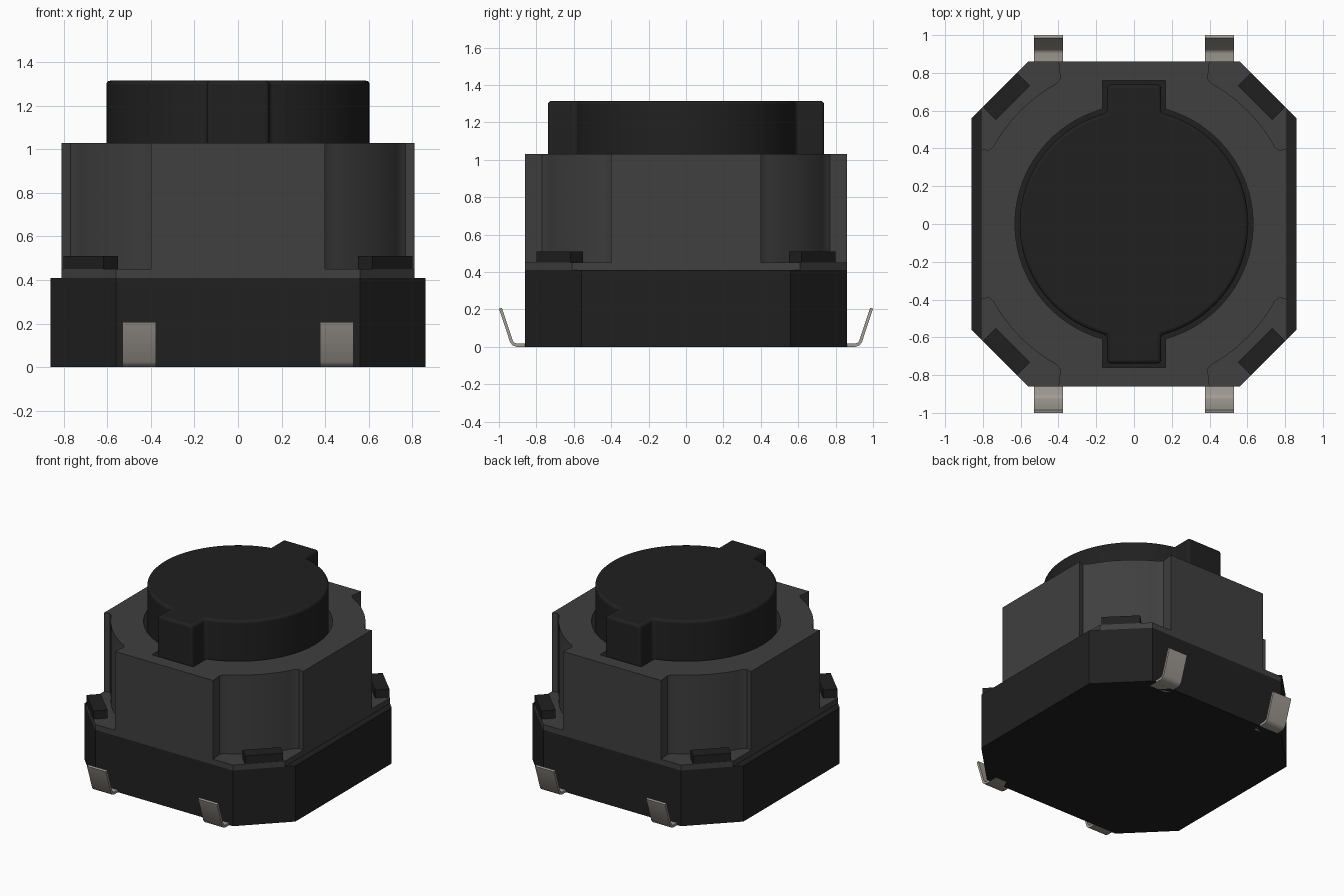
import bpy, bmesh
from math import radians, cos, sin, atan2, asin
from mathutils import Matrix

cube = bpy.data.objects.get("Cube")
if cube:
    bpy.data.objects.remove(cube, do_unlink=True)


def make_material(name, color, metallic=0.0):
    m = bpy.data.materials.new(name)
    m.use_nodes = True
    m.diffuse_color = (*color, 1)
    bsdf = m.node_tree.nodes["Principled BSDF"]
    bsdf.inputs["Base Color"].default_value = (*color, 1)
    bsdf.inputs["Roughness"].default_value = 0.6
    return m


black = make_material("black plastic", (0.0145, 0.0145, 0.0145))
grey = make_material("dark grey plastic", (0.05, 0.05, 0.05))
silver = make_material("silver metal", (0.36, 0.335, 0.30))


def prism(name, outline, z0, z1, mat, matrix=None):
    """Extrude a flat outline from z0 to z1."""
    bm = bmesh.new()
    face = bm.faces.new([bm.verts.new((x, y, z0)) for x, y in outline])
    new = bmesh.ops.extrude_face_region(bm, geom=[face])["geom"]
    top = [v for v in new if isinstance(v, bmesh.types.BMVert)]
    bmesh.ops.translate(bm, verts=top, vec=(0, 0, z1 - z0))
    if matrix:
        bm.transform(matrix)
    bmesh.ops.recalc_face_normals(bm, faces=bm.faces)
    mesh = bpy.data.meshes.new(name)
    bm.to_mesh(mesh)
    bm.free()
    mesh.materials.append(mat)
    obj = bpy.data.objects.new(name, mesh)
    bpy.context.collection.objects.link(obj)
    return obj


def activate(obj):
    bpy.ops.object.select_all(action='DESELECT')
    obj.select_set(True)
    bpy.context.view_layer.objects.active = obj


def smooth(obj):
    activate(obj)
    bpy.ops.object.shade_smooth_by_angle(angle=radians(30))


def four_way(quarter):
    """Mirror a first-quadrant outline (x side to y side) into a closed loop."""
    half = quarter + [(-x, y) for x, y in reversed(quarter)]
    return half + [(-x, -y) for x, y in half]


def arc(r, a0, a1, n):
    return [(r * cos(a0 + (a1 - a0) * i / n), r * sin(a0 + (a1 - a0) * i / n))
            for i in range(n + 1)]


def keyed_circle(r, half_width, reach):
    """Circle with a rectangular tab at front and back."""
    end = radians(90) - asin(half_width / r)
    quarter = arc(r, 0, end, 24)[1:] + [(half_width, reach)]
    loop = four_way(quarter)
    n = len(quarter)
    # points on the x axis are shared by both halves
    return [(r, 0)] + loop[:2 * n] + [(-r, 0)] + loop[2 * n:]


# Base block with chamfered corners
prism("base", four_way([(0.86, 0.56), (0.56, 0.86)]), 0, 0.41, black)

# Cover: thin flange below, body with rounded recessed corners above
flange = prism("cover_flange", four_way([(0.81, 0.61), (0.56, 0.86)]),
               0.41, 0.45, grey)
start = atan2(0.41, 0.745)
corner = arc(0.85, start, radians(90) - start, 14)
body = prism("cover_body",
             four_way([(0.81, 0.40), (0.77, 0.39)] + corner +
                      [(0.39, 0.77), (0.40, 0.86)]), 0.45, 1.03, grey)

# Keyed opening through the cover
cutter = prism("opening_cutter", keyed_circle(0.63, 0.168, 0.76), 0.3, 1.2, grey)
cutter.hide_render = True
for part in (flange, body):
    mod = part.modifiers.new("opening", 'BOOLEAN')
    mod.operation = 'DIFFERENCE'
    mod.solver = 'EXACT'
    mod.object = cutter
    activate(part)
    bpy.ops.object.modifier_apply(modifier=mod.name)
    smooth(part)
bpy.data.objects.remove(cutter, do_unlink=True)

# Push button with two tabs and softened edges
button = prism("button", keyed_circle(0.605, 0.143, 0.738), 0.405, 1.315, black)
bevel = button.modifiers.new("soft edges", 'BEVEL')
bevel.width = 0.018
bevel.segments = 3
bevel.limit_method = 'ANGLE'
bevel.angle_limit = radians(40)
smooth(button)

# Retaining posts on the four chamfers
post = [(0.907, -0.129), (1.003, -0.129), (1.003, 0.129), (0.907, 0.129)]
sides = {45: "back_left", 135: "back_right", 225: "front_right", 315: "front_left"}
for angle, side in sides.items():
    prism("post_" + side, post, 0.40, 0.51, black,
          Matrix.Rotation(radians(angle), 4, 'Z'))

# Bent metal terminals: side profile (y, z) extruded across x
outer = [(0.80, 0), (0.905, 0), (0.925, 0.006), (0.94, 0.022), (1.0, 0.203)]
inner = [(0.985, 0.208), (0.925, 0.03), (0.915, 0.02), (0.902, 0.016), (0.80, 0.016)]
to_yz = Matrix(((0, 0, 1, 0), (1, 0, 0, 0), (0, 1, 0, 0), (0, 0, 0, 1)))
for x, side in ((0.453, "left"), (-0.453, "right")):
    for sy, end in ((1, "back"), (-1, "front")):
        profile = [(y, z - 0.001 if z == 0 else z) for y, z in outer + inner]
        place = Matrix.Translation((x, 0, 0.001)) @ Matrix.Diagonal((1, sy, 1, 1)) @ to_yz
        pin = prism(f"terminal_{end}_{side}", profile, -0.077, 0.077, silver, place)
        smooth(pin)
